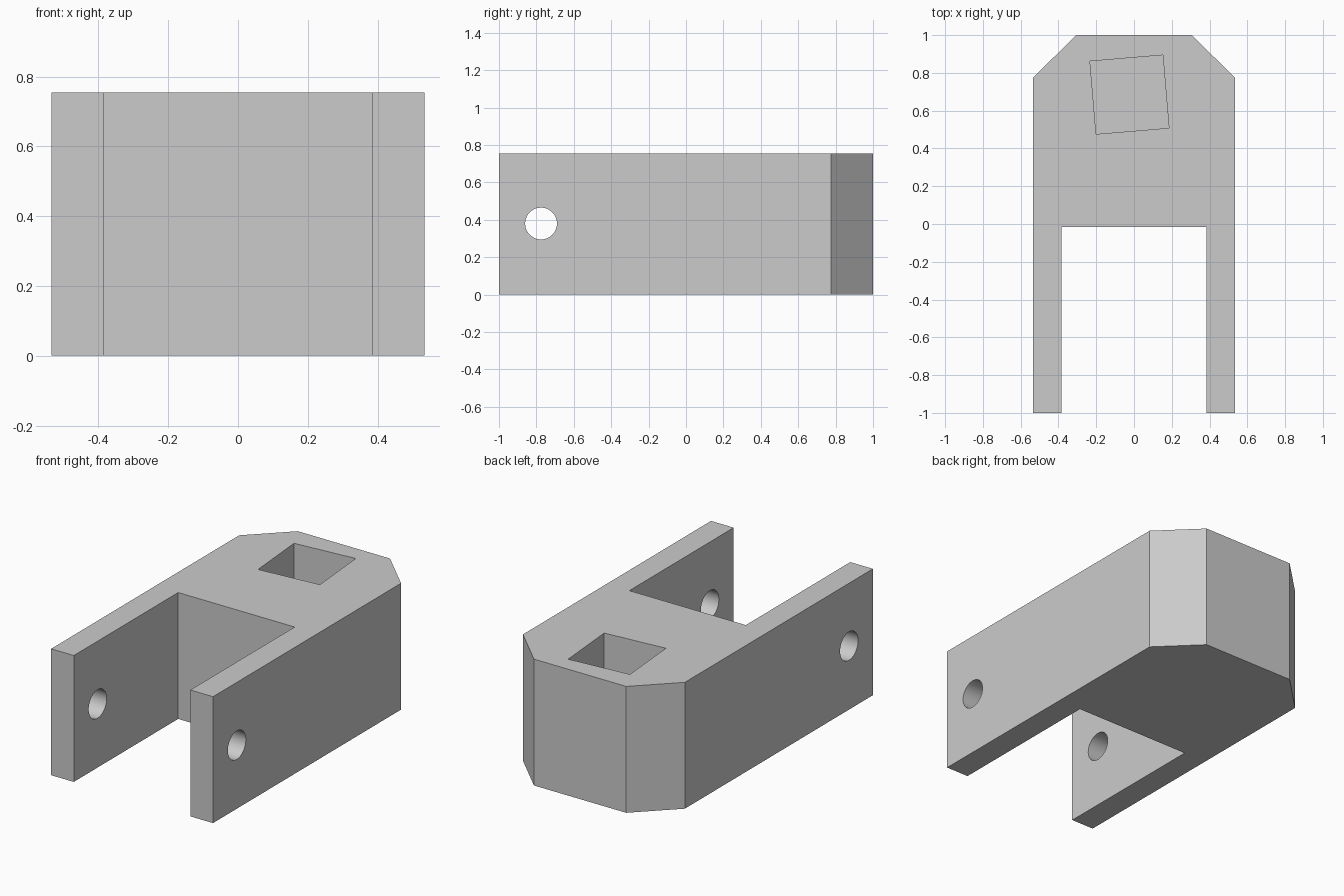
import bpy, bmesh, math
from mathutils import Matrix

cube = bpy.data.objects.get("Cube")
if cube:
    bpy.data.objects.remove(cube, do_unlink=True)

HEIGHT = 0.755
HALF_WIDTH = 0.535
SLOT_HALF = 0.385

grey = bpy.data.materials.new("light grey")
grey.use_nodes = True
colour = (0.6, 0.6, 0.6, 1)
grey.diffuse_color = colour
grey.node_tree.nodes["Principled BSDF"].inputs["Base Color"].default_value = colour


def add_object(name, bm):
    bmesh.ops.recalc_face_normals(bm, faces=bm.faces)
    mesh = bpy.data.meshes.new(name)
    bm.to_mesh(mesh)
    bm.free()
    mesh.materials.append(grey)
    obj = bpy.data.objects.new(name, mesh)
    bpy.context.collection.objects.link(obj)
    return obj


# Forked body: mirrored half outline, extruded upwards
half = [(0.305, 1), (HALF_WIDTH, 0.775), (HALF_WIDTH, -1),
        (SLOT_HALF, -1), (SLOT_HALF, -0.015)]
outline = half + [(-x, y) for x, y in reversed(half)]
bm = bmesh.new()
base = bm.faces.new([bm.verts.new((x, y, 0)) for x, y in outline])
extruded = bmesh.ops.extrude_face_region(bm, geom=[base])
top = [v for v in extruded["geom"] if isinstance(v, bmesh.types.BMVert)]
bmesh.ops.translate(bm, verts=top, vec=(0, 0, HEIGHT))
body = add_object("clevis_body", bm)

# Pin hole cutter, running through both arms
bm = bmesh.new()
place = Matrix.Translation((0, -0.775, 0.38)) @ Matrix.Rotation(math.pi / 2, 4, 'Y')
bmesh.ops.create_cone(bm, cap_ends=True, segments=48, radius1=0.085,
                      radius2=0.085, depth=1.5, matrix=place)
pin_cutter = add_object("pin_hole_cutter", bm)

# Square blind pocket cutter, slightly turned, open at the top
POCKET_DEPTH = 0.5
bm = bmesh.new()
place = (Matrix.Translation((-0.024, 0.685, HEIGHT))
         @ Matrix.Rotation(math.radians(4.8), 4, 'Z')
         @ Matrix.Diagonal((0.387, 0.387, 2 * POCKET_DEPTH, 1)))
bmesh.ops.create_cube(bm, size=1, matrix=place)
pocket_cutter = add_object("square_pocket_cutter", bm)

# Cut the holes and discard the cutters
bpy.context.view_layer.objects.active = body
for cutter in (pin_cutter, pocket_cutter):
    cutter.hide_render = True
    mod = body.modifiers.new(cutter.name, 'BOOLEAN')
    mod.operation = 'DIFFERENCE'
    mod.solver = 'EXACT'
    mod.object = cutter
    bpy.ops.object.modifier_apply(modifier=mod.name)
    bpy.data.objects.remove(cutter, do_unlink=True)

# Smooth hole walls, crisp outer edges
bpy.ops.object.select_all(action='DESELECT')
body.select_set(True)
bpy.ops.object.shade_smooth_by_angle(angle=math.radians(30))
